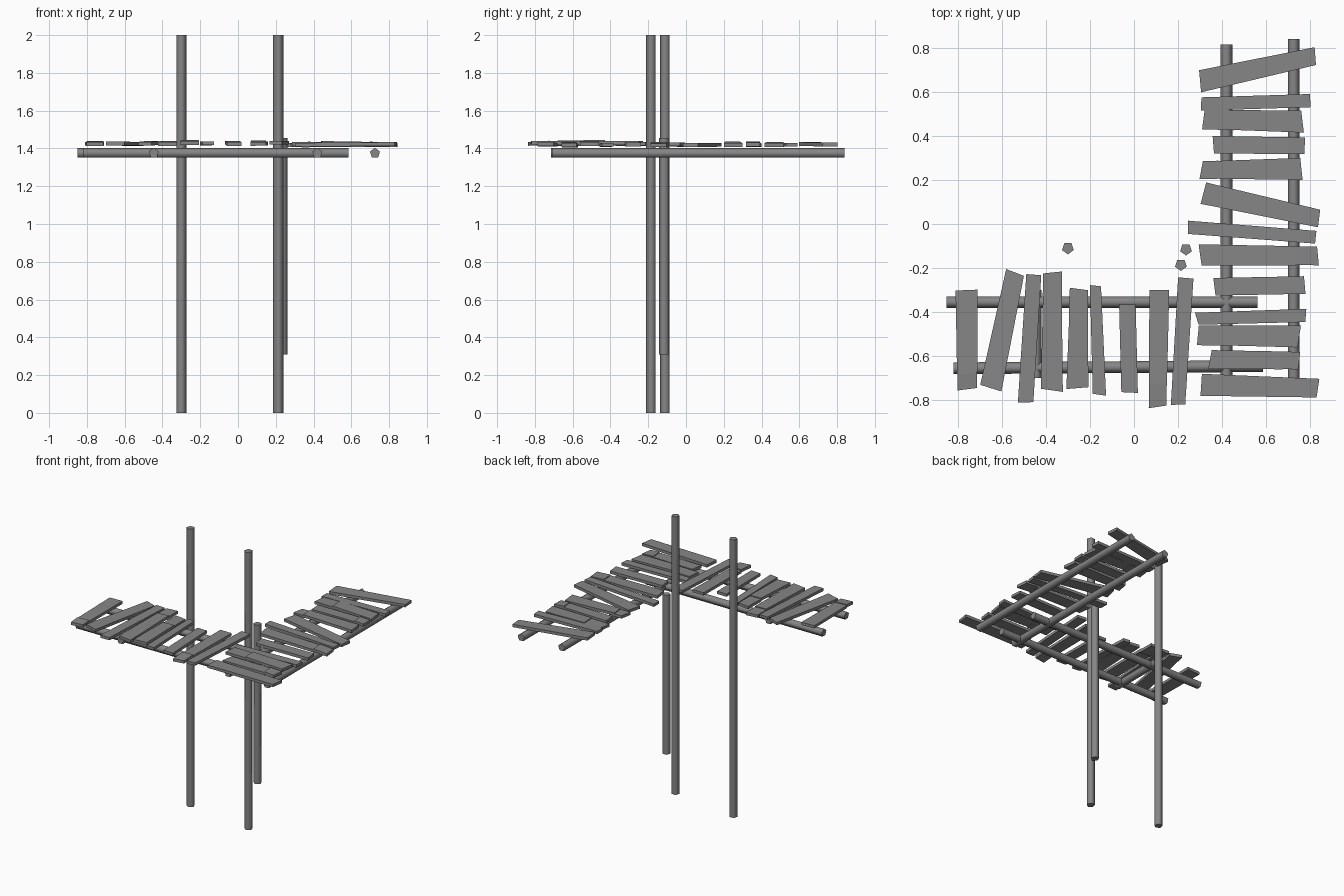
import bpy
import bmesh
import random
from mathutils import Vector, Matrix
from math import radians

random.seed(4)
cube = bpy.data.objects.get("Cube")
if cube:
    bpy.data.objects.remove(cube, do_unlink=True)

# One weathered timber colour
wood = bpy.data.materials.new("weathered grey timber")
wood.use_nodes = True
grey = (0.24, 0.24, 0.24, 1)
wood.diffuse_color = grey
wood.node_tree.nodes["Principled BSDF"].inputs["Base Color"].default_value = grey


def finish(name, bm):
    bmesh.ops.recalc_face_normals(bm, faces=bm.faces)
    mesh = bpy.data.meshes.new(name)
    bm.to_mesh(mesh)
    bm.free()
    mesh.materials.append(wood)
    obj = bpy.data.objects.new(name, mesh)
    bpy.context.collection.objects.link(obj)
    return obj


def log(name, start, end, radius=0.028):
    """Five-sided log running between two points."""
    start, end = Vector(start), Vector(end)
    axis = end - start
    turn = axis.to_track_quat('Z', 'Y').to_matrix().to_4x4()
    bm = bmesh.new()
    bmesh.ops.create_cone(
        bm, cap_ends=True, segments=5, radius1=radius, radius2=radius,
        depth=axis.length,
        matrix=Matrix.Translation((start + end) / 2) @ turn)
    obj = finish(name, bm)
    bpy.ops.object.select_all(action='DESELECT')
    obj.select_set(True)
    bpy.context.view_layer.objects.active = obj
    bpy.ops.object.shade_smooth_by_angle(angle=radians(75))


def board_piece(bm, start, end, width_a, width_b, skew_a, skew_b, thick=0.02):
    """Tapered board with slanted end cuts."""
    along = (end - start).normalized()
    side = Vector((-along.y, along.x, 0)).normalized()
    outline = [start + side * width_a / 2 + along * skew_a,
               start - side * width_a / 2 - along * skew_a,
               end - side * width_b / 2 - along * skew_b,
               end + side * width_b / 2 + along * skew_b]
    up = Vector((0, 0, thick / 2))
    low = [bm.verts.new(p - up) for p in outline]
    top = [bm.verts.new(p + up) for p in outline]
    bm.faces.new(low[::-1])
    bm.faces.new(top)
    for i in range(4):
        j = (i + 1) % 4
        bm.faces.new((low[i], low[j], top[j], top[i]))


def plank(name, height, x1, y1, x2, y2, w1, w2, crack=0):
    """Plank, optionally cracked into two slightly offset pieces."""
    a = Vector((x1, y1, height + random.uniform(-0.004, 0.004)))
    b = Vector((x2, y2, height + random.uniform(-0.004, 0.004)))
    skews = [random.uniform(-0.008, 0.008) for _ in range(2)]
    bm = bmesh.new()
    if crack:
        mid = a.lerp(b, crack)
        w = w1 + (w2 - w1) * crack
        lift = Vector((0, 0, 0.006))
        over = (b - a).normalized() * 0.008
        board_piece(bm, a, mid + over, w1, w, skews[0], 0.003)
        board_piece(bm, mid + lift, b, w * 0.97, w2, -0.003, skews[1])
    else:
        board_piece(bm, a, b, w1, w2, *skews)
    finish(name, bm)


# Upright posts
log("right_post", (-0.30, -0.11, 0), (-0.30, -0.11, 2))
log("left_post", (0.213, -0.185, 0), (0.213, -0.185, 2))
log("short_post", (0.236, -0.115, 0.31), (0.236, -0.115, 1.455))

# Beams carrying the two walkway arms
Z = 1.375
log("front_arm_back_beam", (-0.85, -0.355, Z), (0.56, -0.355, Z))
log("front_arm_front_beam", (-0.82, -0.655, Z), (0.585, -0.645, Z))
log("side_arm_inner_beam", (0.42, -0.715, Z), (0.42, 0.815, Z))
log("side_arm_outer_beam", (0.725, -0.71, Z), (0.725, 0.84, Z))
log("cross_beam", (-0.446, -0.70, Z), (-0.446, -0.3, Z))

# Planks: both end centres, both end widths, crack position
front_planks = [
    (-.76, -.30, -.757, -.75, .10, .09, .84),
    (-.54, -.22, -.65, -.745, .085, .10),
    (-.455, -.23, -.492, -.81, .068, .07),
    (-.37, -.22, -.373, -.755, .085, .10, .19),
    (-.25, -.295, -.257, -.745, .083, .10, .3),
    (-.175, -.28, -.157, -.775, .05, .06),
    (-.03, -.365, -.02, -.765, .075, .075),
    (.115, -.30, .107, -.83, .09, .08, .8),
    (.235, -.245, .20, -.82, .07, .065),
]
side_planks = [
    (.30, .648, .823, .762, .10, .08),
    (.305, .545, .80, .56, .06, .06),
    (.315, .475, .765, .465, .09, .10, .3),
    (.36, .36, .775, .355, .08, .075, .82),
    (.305, .245, .76, .25, .08, .10, .15),
    (.315, .14, .84, .025, .10, .08),
    (.245, -.015, .825, -.06, .06, .058),
    (.30, -.14, .835, -.145, .095, .085, .8),
    (.365, -.285, .775, -.277, .08, .08),
    (.285, -.43, .78, -.415, .055, .06),
    (.29, -.505, .75, -.51, .09, .10, .33),
    (.345, -.615, .75, -.62, .085, .08, .8),
    (.305, -.73, .835, -.745, .10, .085),
]
for i, row in enumerate(front_planks):
    plank(f"front_arm_plank_{i + 1}", 1.427, *row)
for i, row in enumerate(side_planks):
    plank(f"side_arm_plank_{i + 1}", 1.42, *row)
